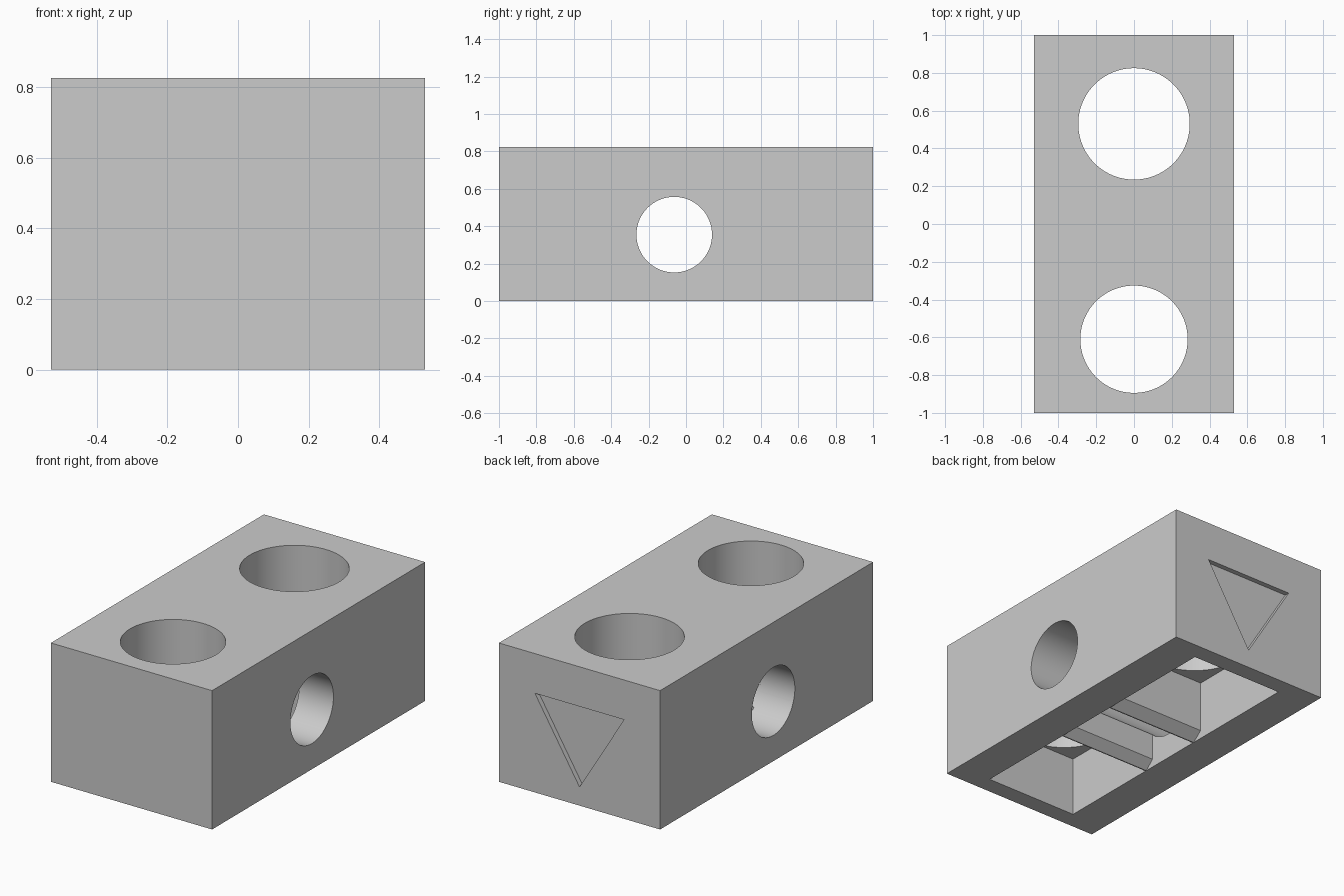
import bpy, bmesh
from math import radians
from mathutils import Matrix, Vector

old = bpy.data.objects.get("Cube")
if old:
    bpy.data.objects.remove(old, do_unlink=True)

HALF_X, HALF_Y, HEIGHT = 0.53, 1.0, 0.825
CEILING = 0.357          # top of the underside pockets
POCKET_X, POCKET_Y = 0.305, 0.895

grey = bpy.data.materials.new("plain grey")
grey.use_nodes = True
colour = (0.6, 0.6, 0.6, 1)
grey.diffuse_color = colour
grey.node_tree.nodes["Principled BSDF"].inputs["Base Color"].default_value = colour


def add_object(name, bm):
    bmesh.ops.recalc_face_normals(bm, faces=bm.faces)
    mesh = bpy.data.meshes.new(name)
    bm.to_mesh(mesh)
    bm.free()
    mesh.materials.append(grey)
    obj = bpy.data.objects.new(name, mesh)
    bpy.context.collection.objects.link(obj)
    return obj


def prism(name, points, direction):
    """Extrude a flat outline along a direction."""
    bm = bmesh.new()
    face = bm.faces.new([bm.verts.new(p) for p in points])
    moved = bmesh.ops.extrude_face_region(bm, geom=[face])["geom"]
    verts = [v for v in moved if isinstance(v, bmesh.types.BMVert)]
    bmesh.ops.translate(bm, verts=verts, vec=Vector(direction))
    return add_object(name, bm)


def pocket(name, outline):
    points = [(-POCKET_X, y, z) for y, z in outline]
    return prism(name, points, (2 * POCKET_X, 0, 0))


def drill(name, radius, depth, centre, axis="Z"):
    bm = bmesh.new()
    turn = Matrix.Rotation(radians(90), 4, "Y") if axis == "X" else Matrix()
    bmesh.ops.create_cone(bm, cap_ends=True, segments=96, radius1=radius,
                          radius2=radius, depth=depth,
                          matrix=Matrix.Translation(centre) @ turn)
    return add_object(name, bm)


# Main block
block = prism("block", [(x, y, 0) for x, y in (
    (-HALF_X, -HALF_Y), (HALF_X, -HALF_Y), (HALF_X, HALF_Y), (-HALF_X, HALF_Y))],
    (0, 0, HEIGHT))

# Underside pockets, leaving two cross ribs with a chamfer on their back edge
cutters = [
    pocket("back_pocket", [(POCKET_Y, -0.1), (0.156, -0.1), (0.156, 0),
                           (0.2175, 0.05), (0.2175, CEILING), (POCKET_Y, CEILING)]),
    pocket("middle_pocket", [(0.15, -0.1), (-0.256, -0.1), (-0.256, 0),
                             (-0.202, 0.05), (-0.202, CEILING), (0.15, CEILING)]),
    pocket("front_pocket", [(-0.262, -0.1), (-POCKET_Y, -0.1),
                            (-POCKET_Y, CEILING), (-0.262, CEILING)]),
    # Round holes through the top and across the sides
    drill("back_hole", 0.295, 1, (0, 0.53, 0.8)),
    drill("front_hole", 0.284, 1, (0, -0.61, 0.8)),
    drill("side_hole", 0.202, 1.4, (0, -0.063, 0.355), "X"),
    # Shallow triangle in the back face
    prism("triangle_recess", [(-0.293, 0.97, 0.589), (0.293, 0.97, 0.589),
                              (0, 0.97, 0.111)], (0, 0.1, 0)),
]

# Cut everything out of the block
for cutter in cutters:
    cutter.hide_render = True
    mod = block.modifiers.new(cutter.name, "BOOLEAN")
    mod.operation = "DIFFERENCE"
    mod.solver = "EXACT"
    mod.object = cutter
bpy.context.view_layer.update()
graph = bpy.context.evaluated_depsgraph_get()
result = bpy.data.meshes.new_from_object(block.evaluated_get(graph))
block.modifiers.clear()
block.data = result
for cutter in cutters:
    bpy.data.objects.remove(cutter, do_unlink=True)

# Smooth hole walls, crisp edges
bpy.ops.object.select_all(action="DESELECT")
block.select_set(True)
bpy.context.view_layer.objects.active = block
bpy.ops.object.shade_smooth_by_angle(angle=radians(30))
